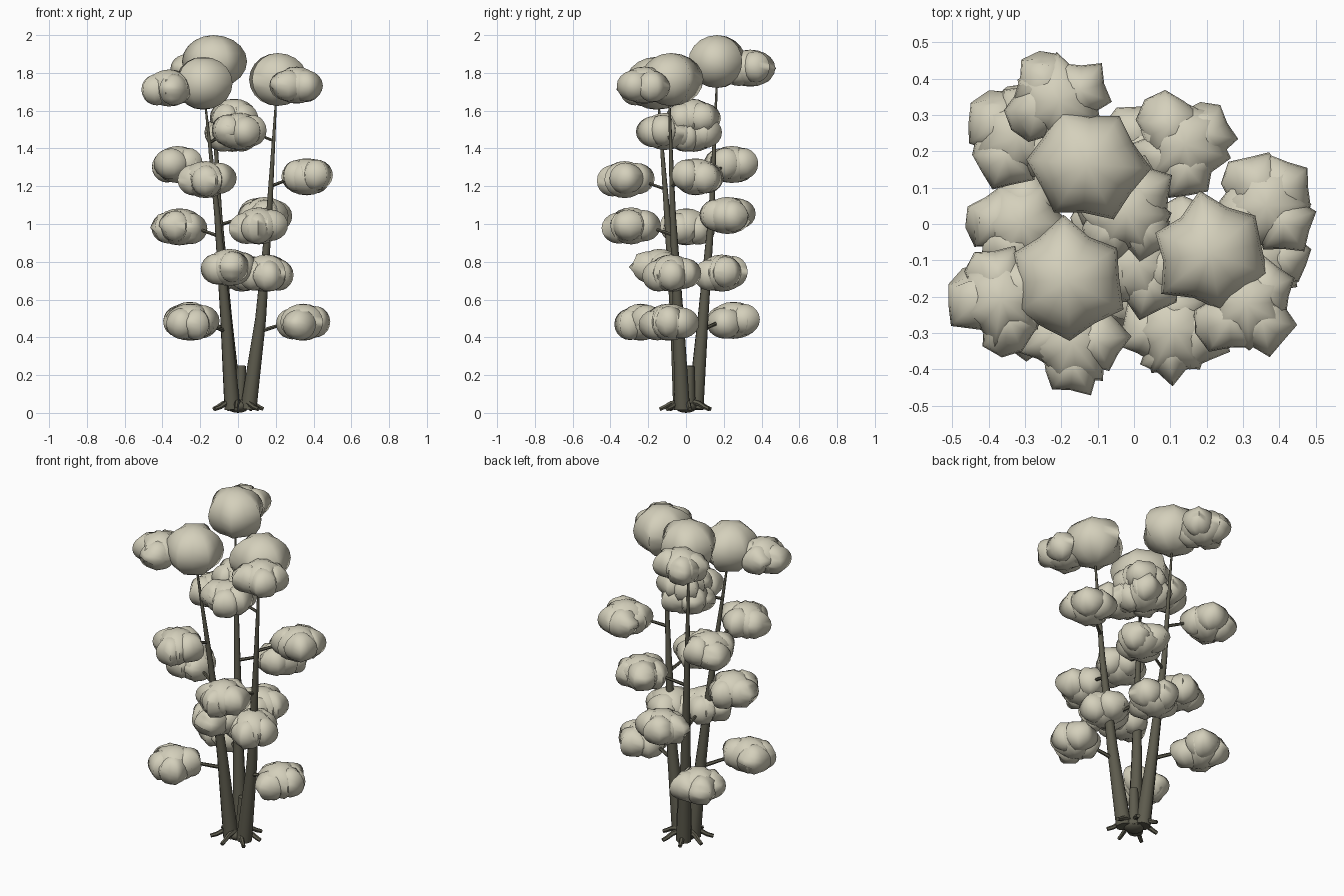
import bpy, bmesh, math, random
from mathutils import Vector

if "Cube" in bpy.data.objects:
    bpy.data.objects.remove(bpy.data.objects["Cube"])

random.seed(11)
bark = bpy.data.materials.new("bark")
bark.diffuse_color = (0.11, 0.105, 0.075, 1)
bark.use_nodes = True
bark.node_tree.nodes["Principled BSDF"].inputs["Base Color"].default_value = bark.diffuse_color
leaf = bpy.data.materials.new("leaf")
leaf.diffuse_color = (0.66, 0.63, 0.5, 1)
leaf.use_nodes = True
leaf.node_tree.nodes["Principled BSDF"].inputs["Base Color"].default_value = leaf.diffuse_color


def finish(bm, name, mat, angle=50):
    bmesh.ops.recalc_face_normals(bm, faces=bm.faces)
    me = bpy.data.meshes.new(name)
    bm.to_mesh(me)
    bm.free()
    ob = bpy.data.objects.new(name, me)
    bpy.context.collection.objects.link(ob)
    me.materials.append(mat)
    bpy.ops.object.select_all(action='DESELECT')
    bpy.context.view_layer.objects.active = ob
    ob.select_set(True)
    bpy.ops.object.shade_smooth_by_angle(angle=math.radians(angle))
    return ob


def tube(bm, pts, radii, sides):
    """Tapered tube through a few points, capped at both ends."""
    pts = [Vector(p) for p in pts]
    rings = []
    for i, p in enumerate(pts):
        t = (pts[min(i + 1, len(pts) - 1)] - pts[max(i - 1, 0)]).normalized()
        q = t.to_track_quat('Z', 'Y')
        rings.append([bm.verts.new(p + q @ Vector((radii[i] * math.cos(a), radii[i] * math.sin(a), 0)))
                      for a in (2 * math.pi * k / sides for k in range(sides))])
    for r0, r1 in zip(rings, rings[1:]):
        for k in range(sides):
            j = (k + 1) % sides
            bm.faces.new((r0[k], r0[j], r1[j], r1[k]))
    bm.faces.new(rings[0][::-1])
    bm.faces.new(rings[-1])


def puff(bm, c, r, h, tips=6, valley=0.78):
    """Pumpkin-like leaf mass: a sphere whose meridians alternate tip and valley."""
    vs = bmesh.ops.create_uvsphere(bm, u_segments=tips * 2, v_segments=10, radius=1)['verts']
    turn = random.uniform(0, math.pi)
    scale = [(1.0 if k % 2 == 0 else valley) * random.uniform(0.92, 1.06) for k in range(tips * 2)]
    for v in vs:
        a = math.atan2(v.co.y, v.co.x)
        s = scale[round(a / (math.pi / tips)) % (tips * 2)] * r
        d = math.hypot(v.co.x, v.co.y)
        v.co = Vector(c) + Vector((d * s * math.cos(a + turn), d * s * math.sin(a + turn), v.co.z * h))


def clump(bm, c, out):
    """One large puff ringed by smaller ones."""
    puff(bm, c, 0.13, 0.098)
    for k in range(4):
        a = out + k * math.pi / 2 + random.uniform(-0.35, 0.35)
        puff(bm, (c[0] + 0.064 * math.cos(a), c[1] + 0.064 * math.sin(a), c[2] + random.uniform(-0.015, 0.01)),
             random.uniform(0.088, 0.102), 0.083, 5)


# trunk path, crown centre, leaf clump centres from low to high
stems = {
    "right": ([(0.055, -0.02, 0.02), (0.12, -0.04, 0.5), (0.165, -0.07, 1.05), (0.205, -0.09, 1.72)],
              (0.21, -0.08, 1.765),
              [(0.345, -0.09, 0.48), (0.02, 0.19, 0.74), (0.11, -0.29, 0.99),
               (0.365, 0.05, 1.25), (0.01, -0.11, 1.49), (0.31, -0.22, 1.735)]),
    "back": ([(-0.02, 0.05, 0.02), (-0.06, 0.09, 0.5), (-0.1, 0.135, 1.05), (-0.135, 0.165, 1.8)],
             (-0.13, 0.165, 1.86),
             [(-0.255, 0.25, 0.49), (-0.045, -0.14, 0.77), (0.14, 0.22, 1.045),
              (-0.32, 0.24, 1.315), (-0.02, 0.03, 1.565), (-0.205, 0.34, 1.825)]),
    "left": ([(-0.03, -0.025, 0.02), (-0.065, -0.055, 0.5), (-0.11, -0.1, 1.05), (-0.18, -0.15, 1.7)],
             (-0.185, -0.155, 1.745),
             [(-0.25, -0.24, 0.48), (0.15, -0.08, 0.74), (-0.31, 0.0, 0.985),
              (-0.17, -0.325, 1.235), (-0.03, 0.04, 1.48), (-0.365, -0.21, 1.72)]),
}


def on_path(path, z):
    for a, b in zip(path, path[1:]):
        if z <= b[2]:
            return Vector(a).lerp(Vector(b), (z - a[2]) / (b[2] - a[2]))
    return Vector(path[-1])


for name, (path, crown, spots) in stems.items():
    # tapered trunk
    bm = bmesh.new()
    tube(bm, path, [0.043, 0.029, 0.0165, 0.004], 10)
    finish(bm, name + "_trunk", bark)
    # short branches and the leaf clumps they carry
    twigs, leaves = bmesh.new(), bmesh.new()
    for s in spots:
        root = on_path(path, s[2] - 0.05)
        end = Vector(s)
        mid = root.lerp(end, 0.5) + Vector((0, 0, 0.012))
        r = 0.013 - 0.006 * s[2] / 2
        tube(twigs, [root, mid, end], [r, r * 0.8, r * 0.5], 6)
        clump(leaves, s, math.atan2(s[1] - root.y, s[0] - root.x))
    finish(twigs, name + "_branches", bark)
    finish(leaves, name + "_leaf_clumps", leaf, 85)
    # large rounded crown
    bm = bmesh.new()
    puff(bm, crown, 0.172, 0.14, 6, 0.8)
    finish(bm, name + "_crown", leaf, 85)

# short cut stump between the trunks
bm = bmesh.new()
tube(bm, [(0.01, 0.015, 0.02), (0.018, 0.02, 0.25)], [0.036, 0.024], 10)
finish(bm, "centre_stump", bark)

# rounded root base
bm = bmesh.new()
for v in bmesh.ops.create_uvsphere(bm, u_segments=12, v_segments=8, radius=1)['verts']:
    v.co = Vector((v.co.x * 0.06, v.co.y * 0.06, 0.035 + v.co.z * 0.035))
finish(bm, "root_base", bark)

# spreading roots that dip to the ground
bm = bmesh.new()
for k in range(7):
    a = 2 * math.pi * k / 7 + 0.15
    n = random.uniform(0.135, 0.15)
    tube(bm, [(d * math.cos(a), d * math.sin(a), z)
              for d, z in ((0.03, 0.06), (0.08, 0.05), (0.115, 0.03), (n, 0.02))],
         [0.016, 0.014, 0.012, 0.011], 6)
finish(bm, "roots", bark)
